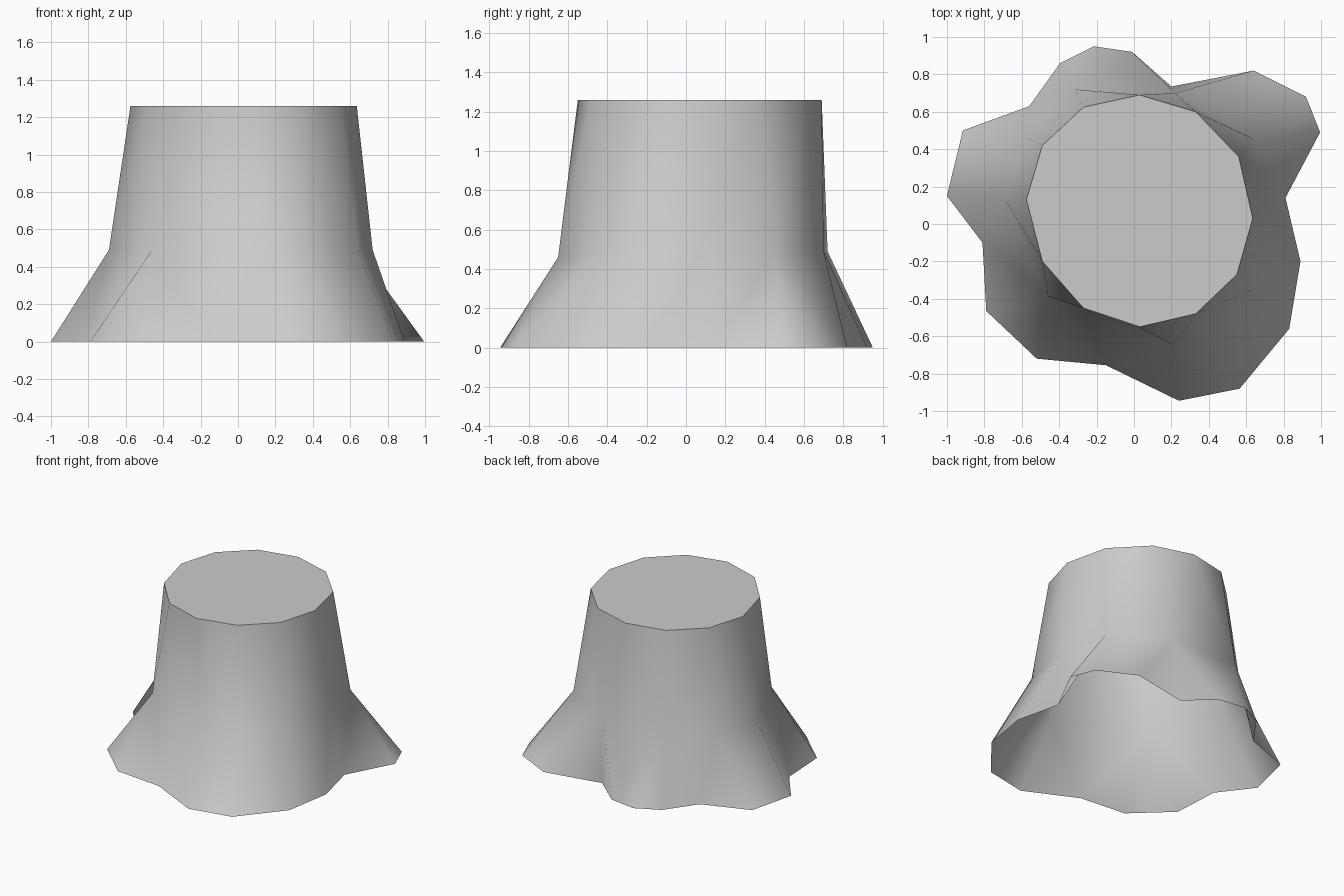
import bpy
import bmesh
from mathutils import Vector

# Remove the default cube only
cube = bpy.data.objects.get("Cube")
if cube:
    bpy.data.objects.remove(cube, do_unlink=True)


def make_material(name, color):
    material = bpy.data.materials.new(name)
    material.use_nodes = True
    material.diffuse_color = color
    material.node_tree.nodes["Principled BSDF"].inputs["Base Color"].default_value = color
    return material


def make_ring(bm, outline, height):
    """Add one closed outline of vertices at a given height."""
    return [bm.verts.new((x, y, height)) for x, y in outline]


def bridge(bm, lower, upper):
    """Zip two rings of different counts together along the shortest diagonals."""
    i = j = 0
    n, m = len(lower), len(upper)
    while i < n or j < m:
        low, high = lower[i % n], upper[j % m]
        next_low, next_high = lower[(i + 1) % n], upper[(j + 1) % m]
        low_step = (next_low.co - high.co).xy.length
        high_step = (next_high.co - low.co).xy.length
        if j == m or (i < n and low_step <= high_step):
            face = bm.faces.new((low, next_low, high))
            i += 1
        else:
            face = bm.faces.new((low, next_high, high))
            j += 1
        face.smooth = True


# Outlines run anticlockwise, starting on the right-hand side of the stump
root_outline = [
    (-1, .15), (-.81, -.1), (-.79, -.465), (-.52, -.72), (-.15, -.755),
    (.24, -.945), (.565, -.88), (.83, -.56), (.89, -.2), (.81, .14),
    (.995, .49), (.92, .68), (.64, .82), (.2, .735), (-.01, .92),
    (-.215, .95), (-.395, .86), (-.56, .63), (-.915, .5),
]
waist_outline = [
    (-.69, .13), (-.46, -.385), (.21, -.65), (.64, -.35), (.72, .07),
    (.64, .455), (.22, .7), (-.32, .72), (-.585, .465),
]
cut_outline = [
    (-.49, -.2), (-.27, -.45), (.03, -.55), (.33, -.48), (.55, -.27),
    (.635, .03), (.56, .36), (.33, .6), (.03, .69), (-.27, .625),
    (-.49, .42), (-.575, .13),
]

# Hollow trunk with flared roots, open underneath
bm = bmesh.new()
roots = make_ring(bm, root_outline, 0)
waist = make_ring(bm, waist_outline, .49)
cut = make_ring(bm, cut_outline, 1.26)
waist[2].co.z = .46
bridge(bm, roots, waist)
bridge(bm, waist, cut)

# Flat sawn top with a crisp rim
top = bm.faces.new(cut)
top.smooth = False
for edge in top.edges:
    edge.smooth = False
bmesh.ops.recalc_face_normals(bm, faces=bm.faces)
top.normal_update()
if top.normal.dot(Vector((0, 0, 1))) < 0:
    bmesh.ops.reverse_faces(bm, faces=bm.faces)

mesh = bpy.data.meshes.new("tree_stump")
bm.to_mesh(mesh)
bm.free()
stump = bpy.data.objects.new("tree_stump", mesh)
bpy.context.collection.objects.link(stump)
mesh.materials.append(make_material("plain grey", (.6, .6, .6, 1)))
